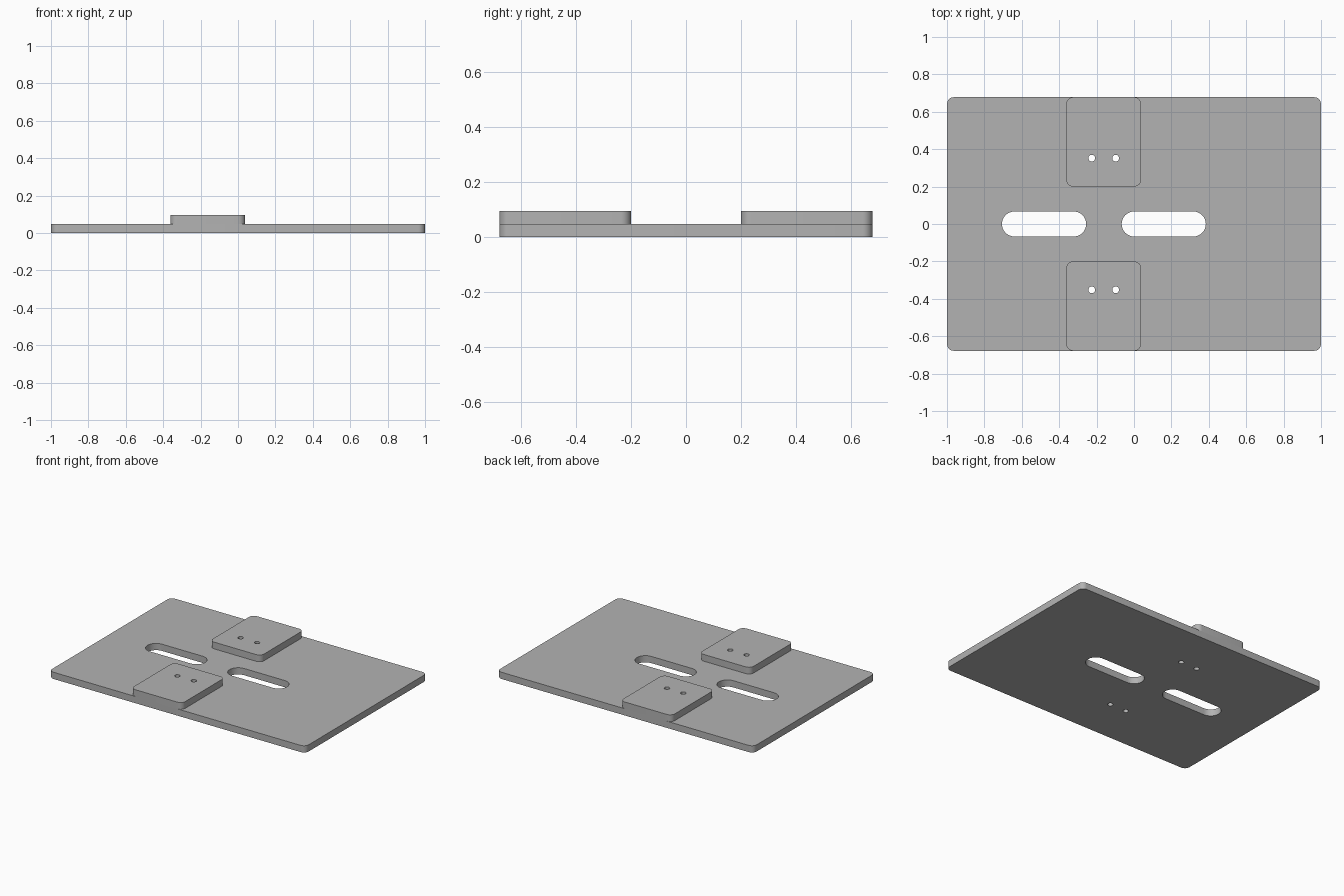
import bpy, bmesh
from math import cos, sin, pi

cube = bpy.data.objects.get("Cube")
if cube:
    bpy.data.objects.remove(cube, do_unlink=True)

THICK = 0.0475
ROUND = 0.037

grey = bpy.data.materials.new("plain grey")
grey.use_nodes = True
colour = (0.45, 0.45, 0.45, 1)
grey.diffuse_color = colour
grey.node_tree.nodes["Principled BSDF"].inputs["Base Color"].default_value = colour


def rounded_rect(x0, x1, y0, y1, r, steps=8):
    """Outline of a rectangle with rounded corners; also makes slots and circles."""
    points = []
    corners = [(x1 - r, y1 - r), (x0 + r, y1 - r), (x0 + r, y0 + r), (x1 - r, y0 + r)]
    for i, (cx, cy) in enumerate(corners):
        for k in range(steps + 1):
            a = (i + k / steps) * pi / 2
            p = (cx + r * cos(a), cy + r * sin(a))
            if not points or abs(p[0] - points[-1][0]) + abs(p[1] - points[-1][1]) > 1e-5:
                points.append(p)
    if abs(points[0][0] - points[-1][0]) + abs(points[0][1] - points[-1][1]) < 1e-5:
        points.pop()
    return points


def circle(x, y, r):
    return rounded_rect(x - r, x + r, y - r, y + r, r, 6)


def slab(name, outlines, bottom):
    """Extrude an outline, with the later outlines as holes, into a solid mesh."""
    curve = bpy.data.curves.new(name, 'CURVE')
    curve.dimensions = '2D'
    curve.fill_mode = 'BOTH'
    curve.extrude = THICK / 2
    for outline in outlines:
        spline = curve.splines.new('POLY')
        spline.points.add(len(outline) - 1)
        for point, (x, y) in zip(spline.points, outline):
            point.co = (x, y, 0, 1)
        spline.use_cyclic_u = True
    obj = bpy.data.objects.new(name, curve)
    bpy.context.collection.objects.link(obj)
    bpy.ops.object.select_all(action='DESELECT')
    obj.select_set(True)
    bpy.context.view_layer.objects.active = obj
    bpy.ops.object.convert(target='MESH')
    obj = bpy.context.object
    # Weld the walls to the caps and lift the slab into place
    bm = bmesh.new()
    bm.from_mesh(obj.data)
    bmesh.ops.remove_doubles(bm, verts=bm.verts, dist=1e-5)
    bmesh.ops.translate(bm, verts=bm.verts, vec=(0, 0, bottom + THICK / 2))
    bmesh.ops.recalc_face_normals(bm, faces=bm.faces)
    bm.to_mesh(obj.data)
    bm.free()
    obj.data.materials.clear()
    obj.data.materials.append(grey)
    bpy.ops.object.shade_smooth_by_angle()


def screw_holes(side):
    return [circle(x, side * 0.352, 0.018) for x in (-0.226, -0.098)]


# Base plate with two long slots and four screw holes
slots = [rounded_rect(x, x + 0.45, -0.067, 0.067, 0.067) for x in (-0.706, -0.066)]
slab("base_plate",
     [rounded_rect(-1, 1, -0.678, 0.678, ROUND)] + slots + screw_holes(1) + screw_holes(-1), 0)

# Raised mounting pads flush with the front and back edges
for name, side in (("front_pad", -1), ("back_pad", 1)):
    y0, y1 = sorted((side * 0.2, side * 0.678))
    slab(name, [rounded_rect(-0.362, 0.038, y0, y1, ROUND)] + screw_holes(side), THICK)
